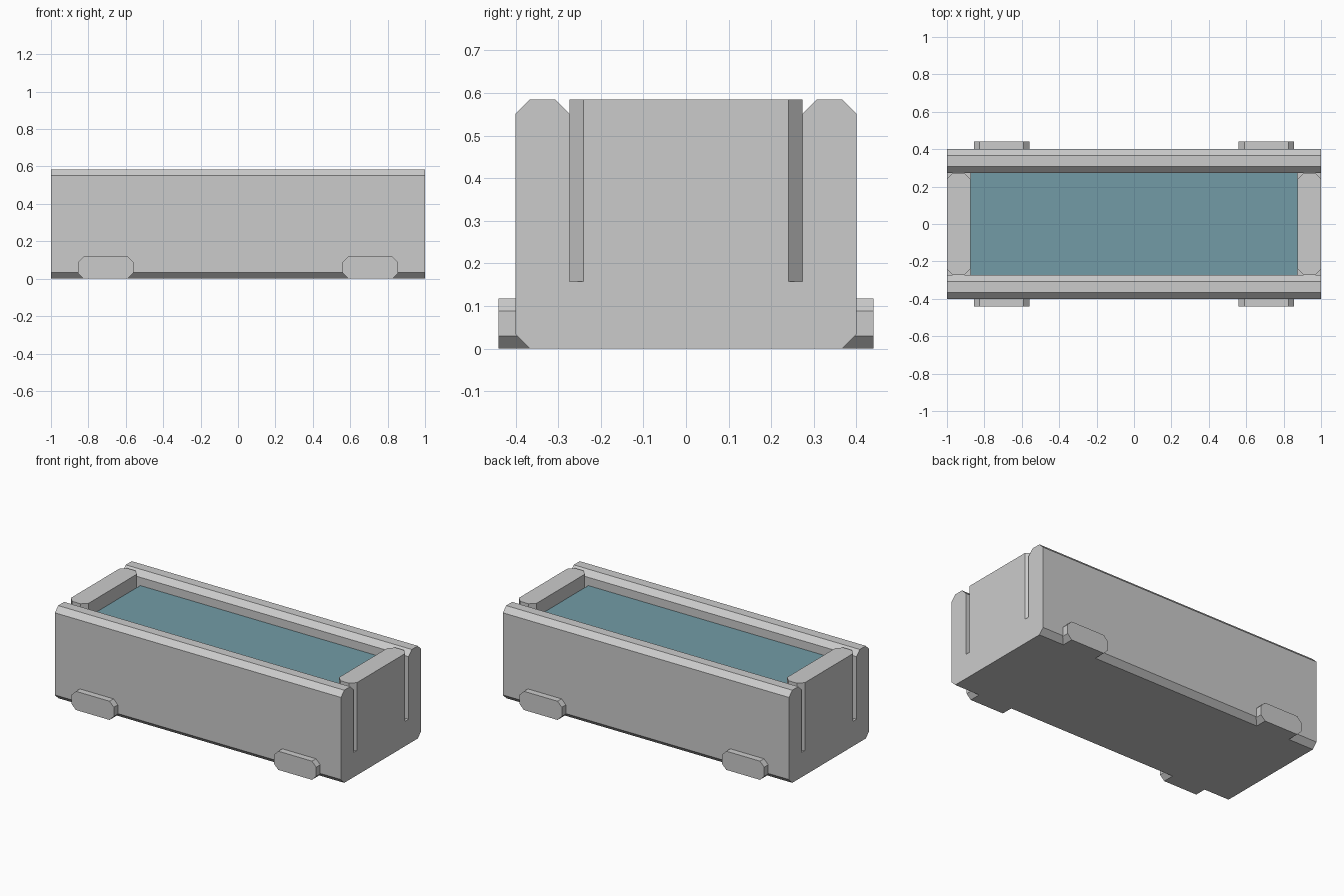
import bpy, bmesh

if "Cube" in bpy.data.objects:
    bpy.data.objects.remove(bpy.data.objects["Cube"])


def prism(name, pts, start, end, axis):
    """Extrude a 2D outline along an axis: 'x' uses (y,z), 'y' uses (x,z), 'z' uses (x,y)."""
    def place(p, d):
        return {'x': (d, p[0], p[1]), 'y': (p[0], d, p[1]), 'z': (p[0], p[1], d)}[axis]
    bm = bmesh.new()
    face = bm.faces.new([bm.verts.new(place(p, start)) for p in pts])
    ext = bmesh.ops.extrude_face_region(bm, geom=[face], use_keep_orig=True)
    new = [v for v in ext['geom'] if isinstance(v, bmesh.types.BMVert)]
    shift = place((0, 0), end - start)
    bmesh.ops.translate(bm, verts=new, vec=shift)
    bmesh.ops.recalc_face_normals(bm, faces=bm.faces)
    mesh = bpy.data.meshes.new(name)
    bm.to_mesh(mesh)
    bm.free()
    ob = bpy.data.objects.new(name, mesh)
    bpy.context.collection.objects.link(ob)
    return ob


def octagon(x0, x1, y0, y1, c):
    """Rectangle with its corners cut off."""
    return [(x0 + c, y0), (x1 - c, y0), (x1, y0 + c), (x1, y1 - c),
            (x1 - c, y1), (x0 + c, y1), (x0, y1 - c), (x0, y0 + c)]


H = 0.585       # rim height
FLOOR = 0.157   # inner floor height
INNER = 0.274   # half width inside
C = 0.033       # chamfer

# Trough body: U-shaped section with chamfered rims and bottom edges
half = [(0.4 - C, 0), (0.4, C), (0.4, H - C), (0.4 - C, H),
        (INNER + C, H), (INNER, H - C), (INNER, FLOOR)]
prism("trough_body", half + [(-y, z) for y, z in reversed(half)], -1, 1, 'x')

# End stones, chamfered on their upright edges, and feet along both sides
for sx, side in ((-1, "left"), (1, "right")):
    x0, x1 = sorted((sx * 0.875, sx))
    prism(side + "_end_stone", octagon(x0, x1, -INNER, INNER, C), FLOOR, H, 'z')
    f0, f1 = sorted((sx * 0.56, sx * 0.855))
    for sy, face in ((-1, "front"), (1, "back")):
        prism(f"{face}_{side}_foot", octagon(f0, f1, 0, 0.118, 0.03),
              sy * (0.4 - C), sy * 0.44, 'y')

# Water surface
bpy.ops.mesh.primitive_plane_add(size=2, location=(0, 0, 0.5))
water = bpy.context.object
water.name = "water_surface"
water.scale = (0.875, INNER, 1)
mat = bpy.data.materials.new("water")
mat.diffuse_color = (0.17, 0.33, 0.38, 1)
mat.use_nodes = True
mat.node_tree.nodes["Principled BSDF"].inputs["Base Color"].default_value = mat.diffuse_color
water.data.materials.append(mat)
